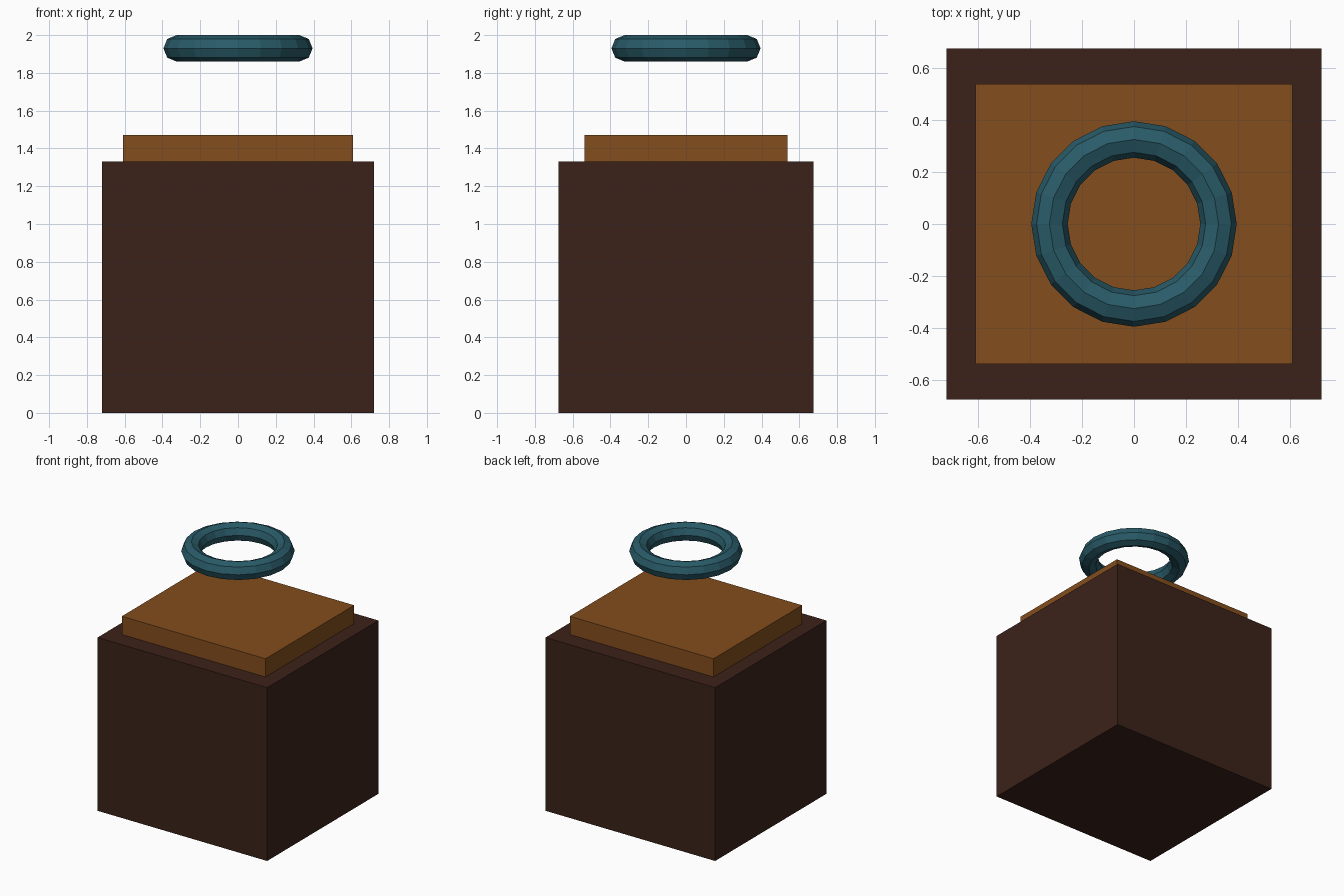
import bpy

if "Cube" in bpy.data.objects:
    bpy.data.objects.remove(bpy.data.objects["Cube"])


def material(name, rgb):
    mat = bpy.data.materials.new(name)
    mat.diffuse_color = (*rgb, 1.0)
    mat.use_nodes = True
    mat.node_tree.nodes["Principled BSDF"].inputs["Base Color"].default_value = mat.diffuse_color
    return mat


def box(name, width, depth, z0, z1, mat):
    bpy.ops.mesh.primitive_cube_add(size=1, location=(0, 0, (z0 + z1) / 2))
    ob = bpy.context.object
    ob.name = name
    ob.scale = (width, depth, z1 - z0)
    bpy.ops.object.transform_apply(location=False, rotation=False, scale=True)
    ob.data.materials.append(mat)
    return ob


dark_wood = material("dark_wood", (0.045, 0.016, 0.010))
light_wood = material("light_wood", (0.23, 0.075, 0.012))
teal = material("teal", (0.022, 0.105, 0.14))

# Pedestal block and its inset top slab
box("pedestal", 1.44, 1.35, 0.0, 1.33, dark_wood)
box("top_slab", 1.22, 1.075, 1.33, 1.47, light_wood)

# Low-poly ring floating above the slab
bpy.ops.mesh.primitive_torus_add(
    location=(0, 0, 1.93), major_radius=0.325, minor_radius=0.07,
    major_segments=20, minor_segments=8)
ring = bpy.context.object
ring.name = "floating_ring"
ring.data.materials.append(teal)
bpy.ops.object.shade_flat()
